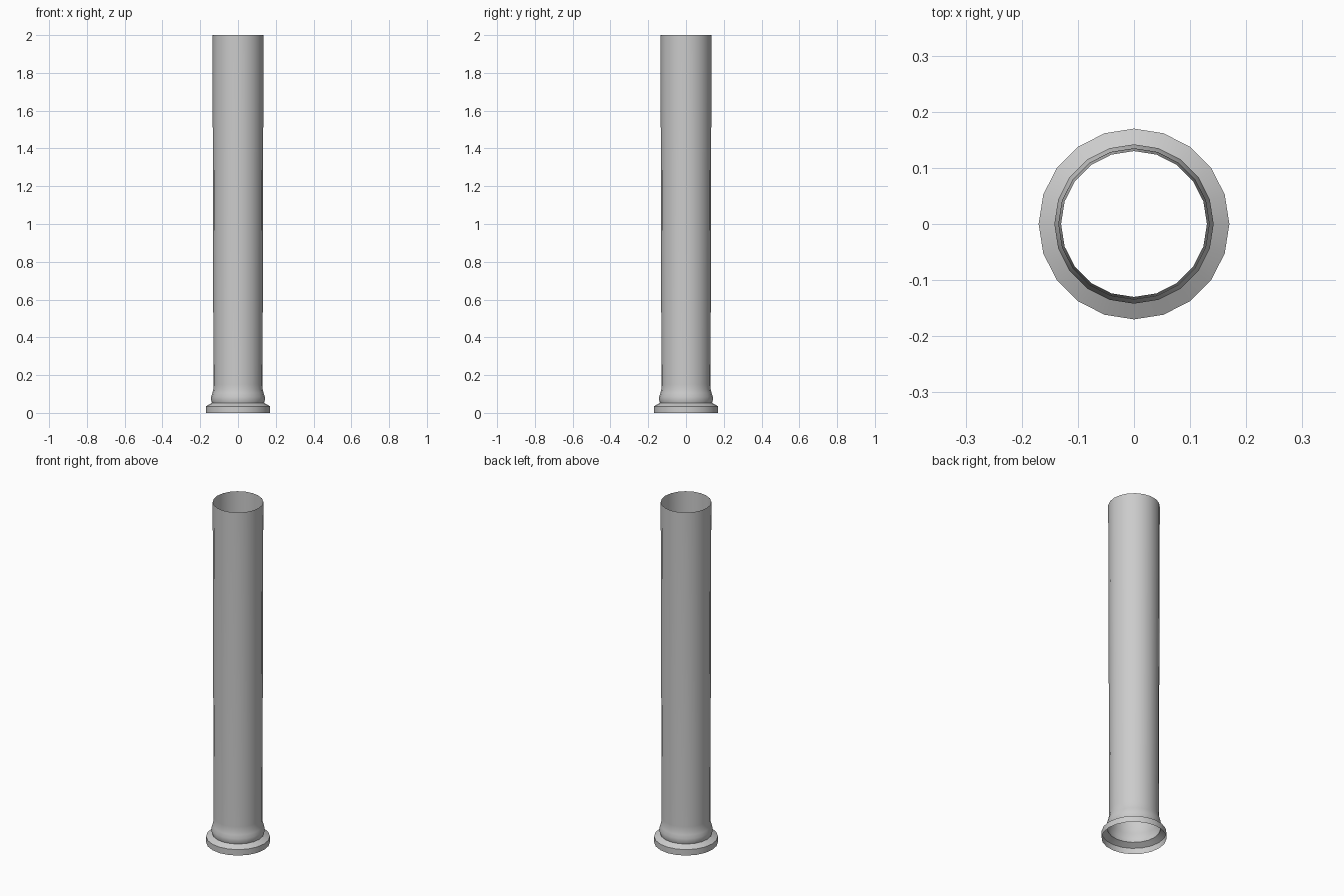
import bpy, bmesh, math

if "Cube" in bpy.data.objects:
    bpy.data.objects.remove(bpy.data.objects["Cube"])

SIDES = 20
# (radius, height): foot ring, sloped ledge, rounded collar, slightly flaring shaft
PROFILE = [(0.17, 0.0), (0.17, 0.035), (0.138, 0.053), (0.142, 0.066),
           (0.142, 0.085), (0.136, 0.105), (0.131, 0.125), (0.13, 0.15),
           (0.135, 2.0)]


def lathe(name, profile, sides):
    """Revolve an open profile around z."""
    bm = bmesh.new()
    rings = [[bm.verts.new((r * math.cos(2 * math.pi * i / sides),
                            r * math.sin(2 * math.pi * i / sides), z))
              for i in range(sides)] for r, z in profile]
    for low, high in zip(rings, rings[1:]):
        for i in range(sides):
            j = (i + 1) % sides
            bm.faces.new((low[i], low[j], high[j], high[i]))
    mesh = bpy.data.meshes.new(name)
    bm.to_mesh(mesh)
    bm.free()
    obj = bpy.data.objects.new(name, mesh)
    bpy.context.collection.objects.link(obj)
    return obj


# Hollow column, open at both ends
column = lathe("column", PROFILE, SIDES)
bpy.context.view_layer.objects.active = column
column.select_set(True)
bpy.ops.object.shade_smooth_by_angle(angle=math.radians(35))
